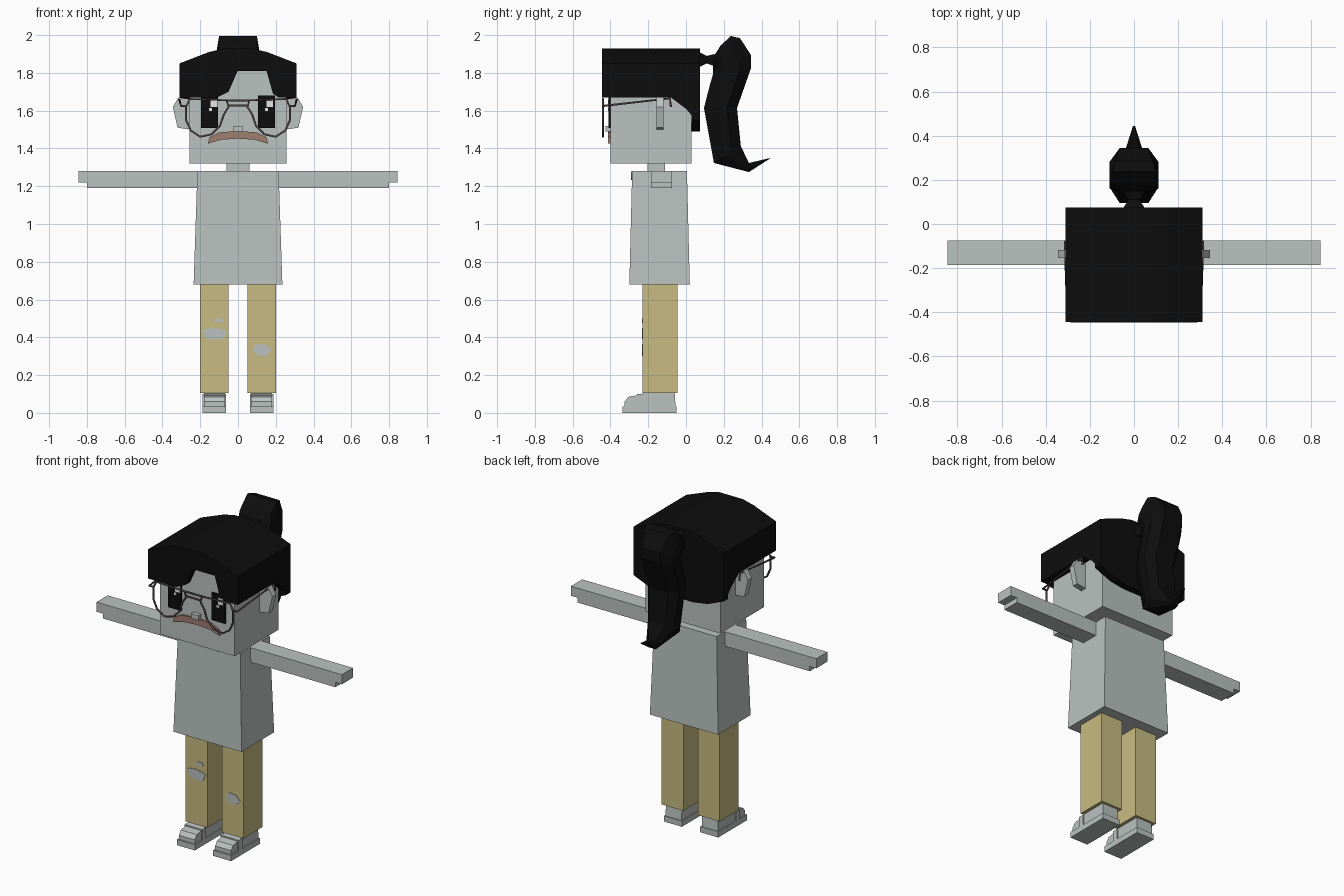
import bpy
import bmesh
from mathutils import Vector

default_cube = bpy.data.objects.get("Cube")
if default_cube:
    bpy.data.objects.remove(default_cube, do_unlink=True)


def material(name, red, green, blue):
    mat = bpy.data.materials.new(name)
    mat.use_nodes = True
    colour = (red, green, blue, 1)
    mat.diffuse_color = colour
    shader = next(n for n in mat.node_tree.nodes if n.type == 'BSDF_PRINCIPLED')
    shader.inputs["Base Color"].default_value = colour
    shader.inputs["Roughness"].default_value = 0.9
    return mat


pale = material("pale grey", .49, .54, .525)
black = material("hair black", .004, .004, .004)
khaki = material("khaki cloth", .58, .50, .22)
brown = material("moustache brown", .34, .21, .155)
wire = material("frame dark brown", .09, .065, .065)
white = material("white", .85, .85, .85)


def add_object(name, bm, mat):
    bmesh.ops.recalc_face_normals(bm, faces=bm.faces)
    mesh = bpy.data.meshes.new(name)
    bm.to_mesh(mesh)
    bm.free()
    mesh.materials.append(mat)
    obj = bpy.data.objects.new(name, mesh)
    bpy.context.scene.collection.objects.link(obj)
    return obj


def loft(name, rings, mat):
    """Join rings of points into a closed solid."""
    bm = bmesh.new()
    rows = [[bm.verts.new(p) for p in ring] for ring in rings]
    for low, high in zip(rows, rows[1:]):
        for i in range(len(low)):
            j = (i + 1) % len(low)
            bm.faces.new((low[i], low[j], high[j], high[i]))
    bm.faces.new(rows[0])
    bm.faces.new(rows[-1])
    return add_object(name, bm, mat)


def front_prism(name, outline, y0, y1, mat, side=1):
    """Extrude an x-z outline along y; side=-1 mirrors it."""
    return loft(name, [[(side * x, y, z) for x, z in outline] for y in (y0, y1)], mat)


def side_prism(name, outline, x0, x1, mat, side=1):
    """Extrude a y-z outline along x."""
    return loft(name, [[(side * x, y, z) for y, z in outline] for x in (x0, x1)], mat)


def box(name, x0, x1, y0, y1, z0, z1, mat, side=1):
    return front_prism(name, [(x0, z0), (x1, z0), (x1, z1), (x0, z1)], y0, y1, mat, side)


def wire_curve(name, points, mat, closed=False):
    data = bpy.data.curves.new(name, 'CURVE')
    data.dimensions = '3D'
    data.bevel_depth = .006
    data.bevel_resolution = 1
    data.use_fill_caps = True
    spline = data.splines.new('POLY')
    spline.points.add(len(points) - 1)
    for target, point in zip(spline.points, points):
        target.co = (*point, 1)
    spline.use_cyclic_u = closed
    data.materials.append(mat)
    obj = bpy.data.objects.new(name, data)
    bpy.context.scene.collection.objects.link(obj)
    return obj


def rectangle(half_x, y0, y1, z):
    return [(-half_x, y0, z), (half_x, y0, z), (half_x, y1, z), (-half_x, y1, z)]


# Torso, neckline, neck and head
loft("shirt", [rectangle(.235, -.30, .02, .68), rectangle(.215, -.285, .005, 1.28)], pale)
neckline = [(-.08, 1.279), (-.06, 1.25), (-.025, 1.233), (.025, 1.233), (.06, 1.25), (.08, 1.279)]
front_prism("neckline", neckline, -.291, -.283, pale)
box("neck", -.06, .06, -.205, -.11, 1.27, 1.33, pale)
box("head", -.257, .257, -.40, .03, 1.32, 1.83, pale)
box("nose", -.025, .025, -.425, -.39, 1.49, 1.52, pale)

# Limbs, ears and shoes on both sides
arm = [(.20, 1.19), (.80, 1.19), (.80, 1.22), (.845, 1.22), (.845, 1.28), (.20, 1.28)]
ear = [(.25, 1.66), (.315, 1.67), (.345, 1.62), (.32, 1.51), (.25, 1.50)]
shoe = [(-.325, .03), (-.325, .06), (-.305, .085), (-.25, .095),
        (-.22, .107), (-.06, .107), (-.055, .03)]
for side, label in ((1, "left"), (-1, "right")):
    front_prism(label + "_arm", arm, -.185, -.075, pale, side)
    front_prism(label + "_ear", ear, -.155, -.118, pale, side)
    box(label + "_trouser_leg", .05, .20, -.23, -.045, .105, .70, khaki, side)
    side_prism(label + "_shoe", shoe, .07, .18, pale, side)
    box(label + "_sole", .063, .187, -.335, -.05, 0, .035, pale, side)
    box(label + "_shoe_strap", .063, .187, -.26, -.225, .03, .10, pale, side)

# Rips in the trousers, as thin plates
rips = {
    "right_knee_rip": [(-.185, .44), (-.175, .40), (-.155, .388), (-.08, .388),
                       (-.06, .43), (-.08, .44), (-.13, .45), (-.17, .445)],
    "right_thigh_rip": [(-.135, .475), (-.11, .482), (-.075, .48), (-.085, .50), (-.115, .50)],
    "left_knee_rip": [(.075, .335), (.10, .305), (.15, .30), (.178, .33), (.15, .36), (.10, .365)],
}
for name, outline in rips.items():
    front_prism(name, outline, -.234, -.228, pale)

# Hair cap, fringe, side panels and back panel
roof = [(.31, 1.85), (.155, 1.91), (.08, 1.928), (-.08, 1.928), (-.155, 1.91), (-.31, 1.85)]
front_prism("hair_cap", [(-.31, 1.81), (.31, 1.81)] + roof, -.445, .075, black)
fringe_right = [(-.31, 1.67), (-.11, 1.67), (-.05, 1.70), (0, 1.815), (-.31, 1.815)]
fringe_left = [(.31, 1.67), (.215, 1.67), (.185, 1.69), (.15, 1.815), (.31, 1.815)]
front_prism("fringe_right", fringe_right, -.445, -.398, black)
front_prism("fringe_left", fringe_left, -.445, -.398, black)
side_hair = [(-.445, 1.815), (-.445, 1.67), (-.08, 1.67), (0, 1.61), (.03, 1.575),
             (.075, 1.55), (.075, 1.815)]
for side, label in ((1, "left"), (-1, "right")):
    side_prism(label + "_side_hair", side_hair, .255, .31, black, side)
nape = [(-.31, 1.55), (-.20, 1.505), (-.10, 1.49), (.10, 1.49), (.20, 1.505), (.31, 1.55)]
front_prism("back_hair", nape + [(.31, 1.815), (-.31, 1.815)], .029, .075, black)

# Ponytail: inner point, outer point, inner width, middle width, outer width
tail = [
    ((.143, 1.845), (.145, 1.885), .03, .05, .04),
    ((.143, 1.81), (.185, 1.947), .06, .11, .10),
    ((.143, 1.80), (.238, 1.995), .065, .11, .10),
    ((.142, 1.79), (.286, 1.984), .065, .11, .085),
    ((.140, 1.78), (.344, 1.894), .065, .11, .065),
    ((.130, 1.75), (.344, 1.825), .065, .11, .065),
    ((.095, 1.614), (.27, 1.614), .065, .11, .065),
    ((.148, 1.323), (.29, 1.413), .06, .09, .06),
    ((.333, 1.275), (.333, 1.323), .025, .04, .025),
    ((.442, 1.345), (.444, 1.349), .003, .005, .003),
]
tail_rings = []
for inner, outer, wide_in, wide_mid, wide_out in tail:
    inner, outer = Vector(inner), Vector(outer)
    half = [(wide_in, 0), (wide_mid, .4), (wide_mid, .7), (wide_out, 1)]
    ring = [(w, *inner.lerp(outer, t)) for w, t in half]
    tail_rings.append(ring + [(-x, y, z) for x, y, z in reversed(ring)])
loft("ponytail", tail_rings, black)


def upright_ring(y, half_x, z0, z1):
    return [(-half_x, y, z0), (half_x, y, z0), (half_x, y, z1), (-half_x, y, z1)]


loft("hair_tie", [upright_ring(.07, .05, 1.83, 1.91), upright_ring(.11, .025, 1.85, 1.89),
                  upright_ring(.15, .05, 1.835, 1.90)], black)

# Eyes with highlights
for side, label, glint in ((1, "left", .15), (-1, "right", -.145)):
    box(label + "_eye", .105, .197, -.409, -.399, 1.508, 1.68, black, side)
    box(label + "_eye_glint", glint, glint + .036, -.413, -.408, 1.62, 1.66, white)
    box(label + "_eye_spark", glint - .008, glint + .008, -.413, -.408, 1.598, 1.614, white)

# Moustache
upper = [(-.16, 1.425), (-.15, 1.46), (-.10, 1.485), (0, 1.492), (.10, 1.485), (.15, 1.46), (.16, 1.425)]
lower = [(.09, 1.446), (0, 1.452), (-.09, 1.446)]
front_prism("moustache", upper + lower, -.412, -.398, brown)

# Wire glasses
lens = [(.06, 1.655), (.255, 1.662), (.275, 1.62), (.275, 1.55), (.25, 1.495), (.20, 1.462),
        (.14, 1.475), (.095, 1.52), (.075, 1.58), (.05, 1.62)]
for side, label in ((1, "left"), (-1, "right")):
    wire_curve(label + "_lens_rim", [(side * x, -.44, z) for x, z in lens], wire, True)
    temple = [(.27, -.44, 1.625), (.302, -.44, 1.625), (.312, -.085, 1.665), (.312, -.08, 1.62)]
    wire_curve(label + "_temple", [(side * x, y, z) for x, y, z in temple], wire)
for name, reach, height in (("upper_bridge", .06, 1.655), ("lower_bridge", .05, 1.628)):
    wire_curve(name, [(-reach, -.44, height), (reach, -.44, height)], wire)
